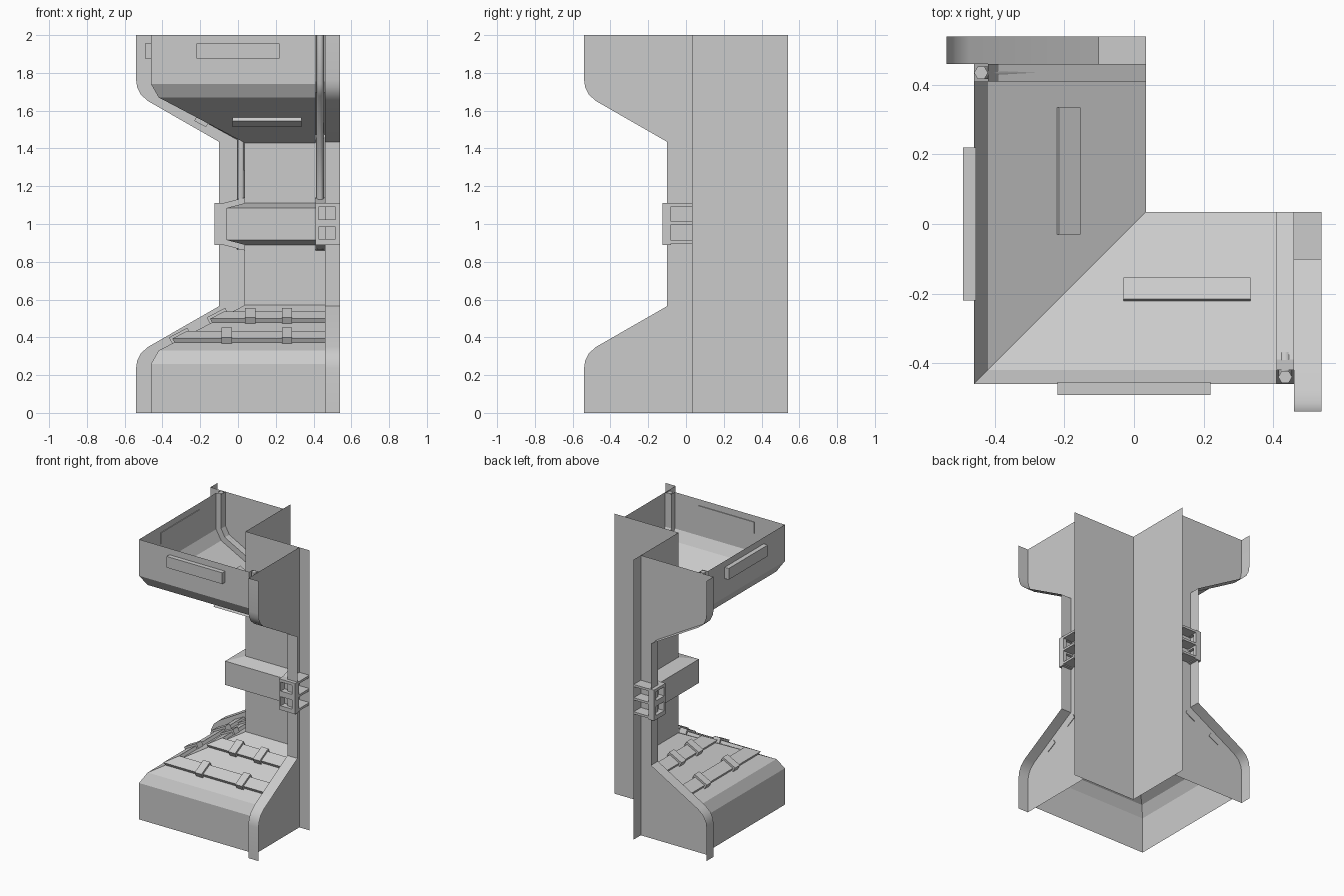
import bpy
import bmesh

if "Cube" in bpy.data.objects:
    bpy.data.objects.remove(bpy.data.objects["Cube"], do_unlink=True)

GREY = (0.6, 0.6, 0.6, 1.0)
grey = bpy.data.materials.new("plain_grey")
grey.use_nodes = True
grey.diffuse_color = GREY
grey.node_tree.nodes["Principled BSDF"].inputs["Base Color"].default_value = GREY

END, OUTER, BACK = 0.46, 0.54, 0.035   # end panel, flange rim, rear wall


def place(name, data):
    data.materials.append(grey)
    obj = bpy.data.objects.new(name, data)
    bpy.context.collection.objects.link(obj)
    return obj


def arms(name, build):
    """Build a part on the front arm and its diagonal twin on the side arm."""
    bm = bmesh.new()
    for swap in (False, True):
        def vert(x, d, z):
            return bm.verts.new((d, x, z) if swap else (x, d, z))

        def face(vs):
            return bm.faces.new(vs[::-1] if swap else vs)
        build(vert, face)
    mesh = bpy.data.meshes.new(name)
    bm.to_mesh(mesh)
    bm.free()
    return place(name, mesh)


def sweep(name, profile, x1, x0=None, closed=False):
    """Sweep (depth, height) points along an arm; no x0 means a mitred corner."""
    def build(vert, face):
        a = [vert(d if x0 is None else x0, d, z) for d, z in profile]
        b = [vert(x1, d, z) for d, z in profile]
        n = len(profile)
        for i in range(n if closed else n - 1):
            j = (i + 1) % n
            face([a[i], b[i], b[j], a[j]])
        if closed:
            face(b[::-1])
            if x0 is not None:
                face(a)
    return arms(name, build)


def panel(name, profile, x):
    def build(vert, face):
        face([vert(x, d, z) for d, z in profile][::-1])
    return arms(name, build)


def flip(profile):
    return [(d, 2 - z) for d, z in reversed(profile)]


def box(name, x0, x1, d0, d1, z0, z1):
    return sweep(name, [(d1, z0), (d0, z0), (d0, z1), (d1, z1)], x1, x0, True)


def slab(d, half, low, high):
    """Section of a plate lying on the lower slope."""
    z = 0.33 + 0.527 * (d + 0.42)
    u, v = (0.885, 0.467), (-0.467, 0.885)
    corners = [(half, low), (-half, low), (-half, high), (half, high)]
    return [(d + s * u[0] + t * v[0], z + s * u[1] + t * v[1]) for s, t in corners]


# Rear wall and the two shelves
sweep("rear_wall", [(BACK, 0), (BACK, 2)], OUTER)
shelf = [(-0.46, 0), (-0.46, 0.26), (-0.42, 0.33), (BACK, 0.57)]
sweep("lower_shelf", shelf, END)
sweep("upper_shelf", flip(shelf), 0.41)

# End panels with their outward rim
rim = [(-0.54, 0), (-0.54, 0.235), (-0.534, 0.275), (-0.514, 0.316),
       (-0.475, 0.35), (-0.10, 0.565)]
rim = rim + flip(rim)
flange = sweep("end_rim", rim, OUTER, END)
bpy.context.view_layer.objects.active = flange
flange.select_set(True)
bpy.ops.object.shade_smooth_by_angle()
panel("end_panel", rim + [(BACK, 2), (BACK, 0)], END)

# Inset channel beside the upper end panel
inset = flip([(-0.42, 0), (-0.42, 0.245), (-0.39, 0.30), (BACK, 0.525)])
sweep("pipe_channel", inset, END, 0.41)
panel("channel_side", flip(shelf) + inset[::-1], 0.41)

# Pipe running down the channel
path = [(-0.44, 2), (-0.44, 1.75), (-0.405, 1.69), (0.015, 1.455), (0.015, 0.865)]
curve = bpy.data.curves.new("pipe", "CURVE")
curve.dimensions = "3D"
curve.bevel_depth = 0.02
curve.bevel_resolution = 1
curve.use_fill_caps = True
for swap in (False, True):
    spline = curve.splines.new("POLY")
    spline.points.add(len(path) - 1)
    for point, (d, z) in zip(spline.points, path):
        point.co = (d, 0.435, z, 1) if swap else (0.435, d, z, 1)
place("pipe", curve)

# Middle band
sweep("middle_band", [(BACK, 0.89), (-0.06, 0.915), (-0.06, 1.085), (BACK, 1.11)], END)

# Bracket: tapered cheek, ladder frame and fins
sweep("bracket_cheek", [(BACK, 0.86), (-0.08, 0.89), (-0.08, 1.11), (BACK, 1.14)],
      END, 0.41, True)
for z0, z1 in ((0.89, 0.92), (0.985, 1.025), (1.09, 1.11)):
    box("bracket_rung", 0.41, OUTER, -0.125, -0.08, z0, z1)
    box("bracket_fin", END, OUTER, -0.08, BACK, (z0 + z1) / 2 - 0.008, (z0 + z1) / 2 + 0.008)
for x0, x1 in ((0.41, 0.425), (0.515, OUTER)):
    box("bracket_post", x0, x1, -0.125, -0.08, 0.89, 1.11)

# Rails on the lower slope with their clips
for depth, spots in ((-0.30, (-0.06, 0.26)), (-0.10, (0.065, 0.26))):
    sweep("slope_rail", slab(depth, 0.042, -0.01, 0.022), 0.464, closed=True)
    for x in spots:
        sweep("rail_clip", slab(depth, 0.055, -0.005, 0.036), x + 0.027, x - 0.027, True)

# Raised plates on the upper shelf
box("front_plate", -0.22, 0.22, -0.492, -0.455, 1.875, 1.955)
sweep("underside_plate", flip(slab(-0.19, 0.035, -0.01, 0.022)), 0.335, -0.03, True)
